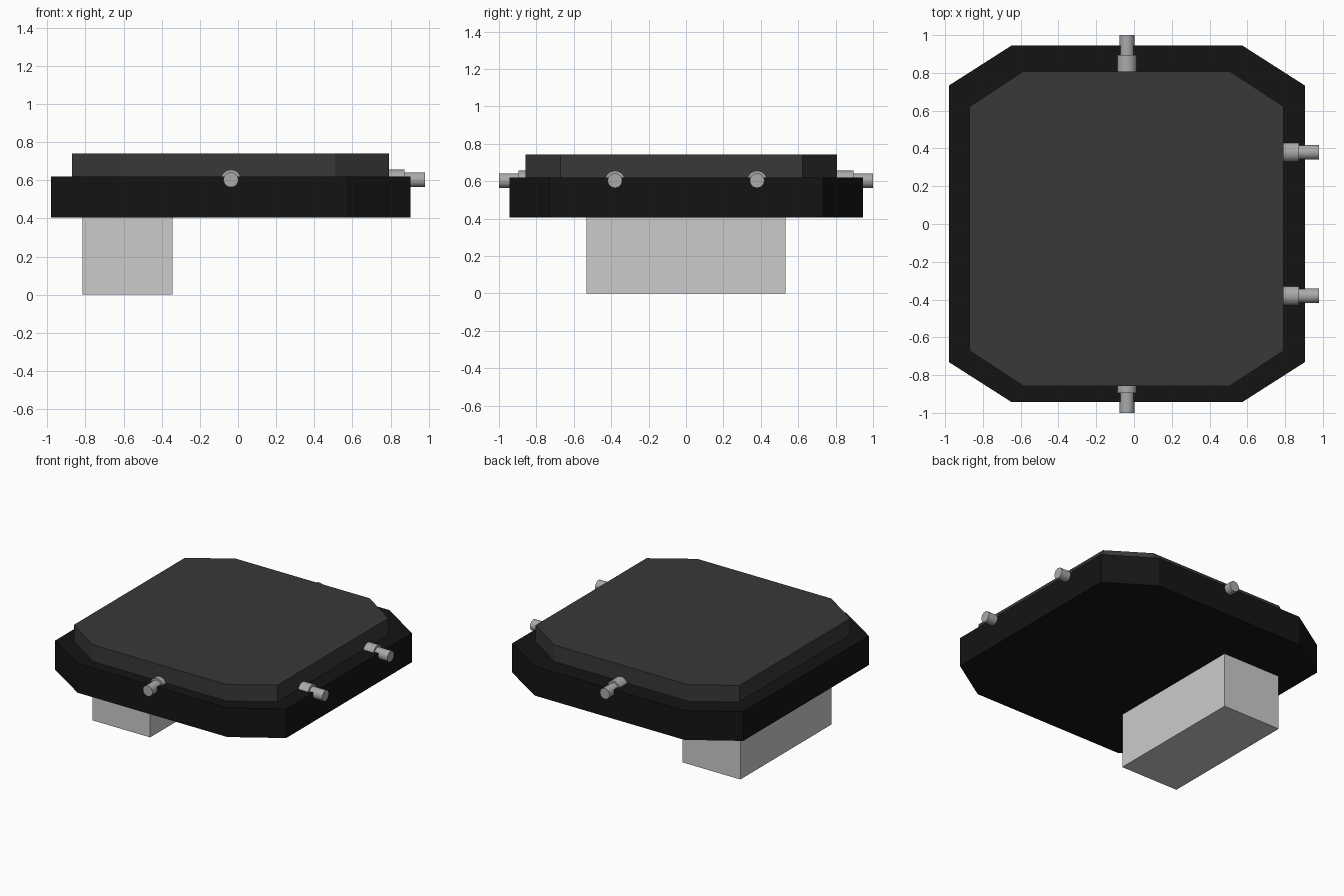
import bpy, bmesh, math
from mathutils import Matrix, Vector

if "Cube" in bpy.data.objects:
    bpy.data.objects.remove(bpy.data.objects["Cube"])


def material(name, v):
    m = bpy.data.materials.new(name)
    m.diffuse_color = (v, v, v, 1)
    m.use_nodes = True
    m.node_tree.nodes["Principled BSDF"].inputs["Base Color"].default_value = m.diffuse_color
    return m


def finish(name, bm, mat=None):
    bmesh.ops.recalc_face_normals(bm, faces=bm.faces)
    me = bpy.data.meshes.new(name)
    bm.to_mesh(me)
    bm.free()
    ob = bpy.data.objects.new(name, me)
    bpy.context.collection.objects.link(ob)
    if mat:
        me.materials.append(mat)
    return ob


def chamfered_plate(name, x0, x1, y0, y1, z0, z1, cx, cy, mat):
    """Rectangle with cut corners, extruded upward."""
    pts = [(x0 + cx, y0), (x1 - cx, y0), (x1, y0 + cy), (x1, y1 - cy),
           (x1 - cx, y1), (x0 + cx, y1), (x0, y1 - cy), (x0, y0 + cy)]
    bm = bmesh.new()
    face = bm.faces.new([bm.verts.new((x, y, z0)) for x, y in pts])
    ext = bmesh.ops.extrude_face_region(bm, geom=[face], use_keep_orig=True)
    top = [v for v in ext["geom"] if isinstance(v, bmesh.types.BMVert)]
    bmesh.ops.translate(bm, verts=top, vec=(0, 0, z1 - z0))
    return finish(name, bm, mat)


def rod(name, start, end, radius, mat):
    """Smooth-sided cylinder between two points."""
    a, b = Vector(start), Vector(end)
    rot = (b - a).to_track_quat('Z', 'Y').to_matrix().to_4x4()
    bm = bmesh.new()
    bmesh.ops.create_cone(bm, cap_ends=True, segments=24, radius1=radius,
                          radius2=radius, depth=(b - a).length,
                          matrix=Matrix.Translation((a + b) / 2) @ rot)
    for f in bm.faces:
        f.smooth = len(f.verts) == 4
    for e in bm.edges:
        e.smooth = e.calc_face_angle(0) < math.radians(40)
    return finish(name, bm, mat)


black = material("black", 0.007)
charcoal = material("charcoal", 0.04)
metal = material("metal", 0.4)

# Main housing and raised lid
chamfered_plate("housing", -0.98, 0.905, -0.943, 0.945, 0.405, 0.62, 0.332, 0.212, black)
chamfered_plate("lid", -0.87, 0.792, -0.857, 0.808, 0.62, 0.742, 0.284, 0.186, charcoal)

# Grey block underneath
bm = bmesh.new()
bmesh.ops.create_cube(bm, size=1)
bmesh.ops.scale(bm, verts=bm.verts, vec=(0.472, 1.064, 0.405))
bmesh.ops.translate(bm, verts=bm.verts, vec=(-0.58, 0, 0.2025))
finish("lower_block", bm)

# Stepped pins: a thick collar and a thinner tip, two on the right side,
# one at the front and one at the back
Z = 0.603
pins = [("right_front", (0, -0.38, Z), (1, 0, 0), 0.77, 0.873, 0.98),
        ("right_back", (0, 0.38, Z), (1, 0, 0), 0.77, 0.873, 0.98),
        ("front", (-0.037, 0, Z), (0, -1, 0), 0.79, 0.895, 1.0),
        ("back", (-0.037, 0, Z), (0, 1, 0), 0.79, 0.895, 1.0)]
for name, base, direction, inner, step, tip in pins:
    o, d = Vector(base), Vector(direction)
    rod(name + "_pin_collar", o + d * inner, o + d * step, 0.053, metal)
    rod(name + "_pin_tip", o + d * step, o + d * tip, 0.039, metal)
